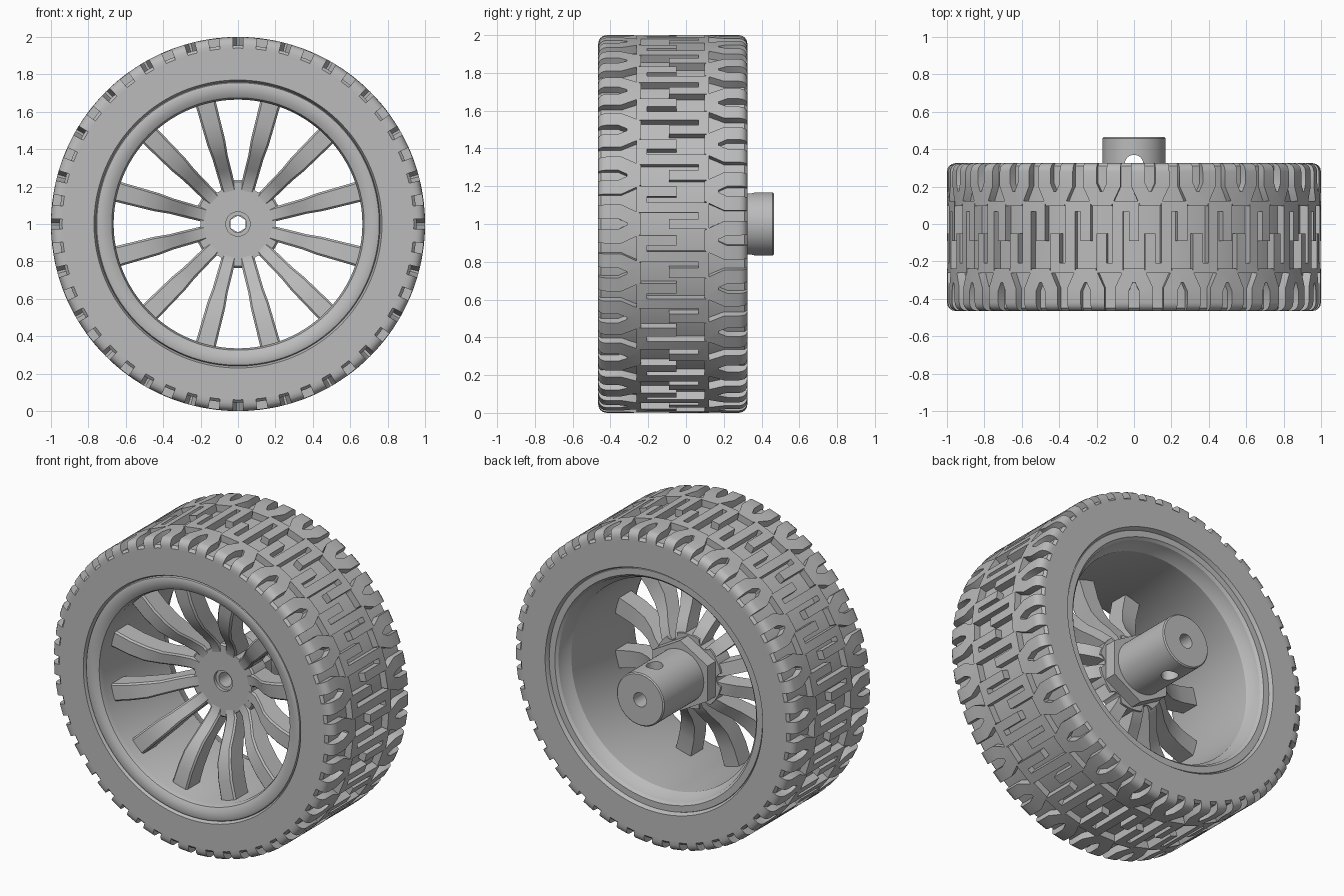
import bpy, bmesh, math
from math import sin, cos, pi, tau, sqrt
from mathutils import Vector, Matrix

cube = bpy.data.objects.get("Cube")
if cube:
    bpy.data.objects.remove(cube, do_unlink=True)

grey = bpy.data.materials.new("plain grey")
grey.use_nodes = True
COLOUR = (0.5, 0.5, 0.5, 1)
grey.diffuse_color = COLOUR
grey.node_tree.nodes["Principled BSDF"].inputs["Base Color"].default_value = COLOUR

MID = -0.07      # middle of the tyre across its width
HALF = 0.395     # half of the tyre width
UNITS = 24       # tread repeats
PITCH = tau / UNITS


def polar(r, a, y):
    """Point at radius r, clockwise angle a from the top, on the wheel axis."""
    return Vector((r * sin(a), y, 1 + r * cos(a)))


def finish(name, bm, smooth=True):
    bmesh.ops.recalc_face_normals(bm, faces=bm.faces)
    mesh = bpy.data.meshes.new(name)
    bm.to_mesh(mesh)
    bm.free()
    mesh.materials.append(grey)
    ob = bpy.data.objects.new(name, mesh)
    bpy.context.collection.objects.link(ob)
    if smooth:
        bpy.ops.object.select_all(action='DESELECT')
        ob.select_set(True)
        bpy.context.view_layer.objects.active = ob
        bpy.ops.object.shade_smooth_by_angle(angle=math.radians(30))
    return ob


def loft(bm, rings, closed=False):
    """Skin matching rings of points; cap the ends unless closed."""
    rings = [[bm.verts.new(p) for p in ring] for ring in rings]
    n = len(rings[0])
    pairs = list(zip(rings, rings[1:]))
    if closed:
        pairs.append((rings[-1], rings[0]))
    else:
        bm.faces.new(rings[0])
        bm.faces.new(rings[-1])
    for a, b in pairs:
        for i in range(n):
            j = (i + 1) % n
            bm.faces.new((a[i], a[j], b[j], b[i]))


def lathe(name, profile, steps=96):
    """Spin a closed (y, radius) profile about the wheel axis."""
    bm = bmesh.new()
    loft(bm, [[polar(r, tau * k / steps, y) for y, r in profile]
              for k in range(steps)], closed=True)
    return finish(name, bm)


def cut(ob, places, radius, depth):
    """Subtract cylinders placed by matrices."""
    bm = bmesh.new()
    for m in places:
        bmesh.ops.create_cone(bm, cap_ends=True, segments=32, radius1=radius,
                              radius2=radius, depth=depth, matrix=m)
    cutter = finish("cutter", bm, smooth=False)
    cutter.hide_render = True
    mod = ob.modifiers.new("holes", 'BOOLEAN')
    mod.operation, mod.solver, mod.object = 'DIFFERENCE', 'EXACT', cutter
    bpy.ops.object.select_all(action='DESELECT')
    ob.select_set(True)
    bpy.context.view_layer.objects.active = ob
    bpy.ops.object.modifier_apply(modifier=mod.name)
    bpy.ops.object.shade_smooth_by_angle(angle=math.radians(30))
    bpy.data.objects.remove(cutter, do_unlink=True)


# Tyre carcass and rim
F, B = MID - HALF, MID + HALF
lathe("tyre_carcass", [(F, 0.77), (F, 0.94), (F + 0.015, 0.955), (B - 0.015, 0.955),
                       (B, 0.94), (B, 0.77), (B - 0.04, 0.75), (F + 0.04, 0.75)], 144)
lathe("rim", [(-0.44, 0.762), (-0.455, 0.755), (-0.46, 0.74), (-0.455, 0.70),
              (-0.44, 0.675), (-0.41, 0.665), (0.21, 0.665), (0.25, 0.69),
              (0.29, 0.70), (0.305, 0.715), (0.305, 0.755), (0.29, 0.762)])

# Hub with a countersunk bore and six rounded notches
hub = lathe("hub", [(-0.15, 0.065), (-0.15, 0.225), (-0.14, 0.235), (-0.02, 0.235),
                    (-0.02, 0.045), (-0.13, 0.045), (-0.13, 0.065)])
along_y = Matrix.Rotation(pi / 2, 4, 'X')
cut(hub, [Matrix.Translation(polar(0.245, pi / 2 + k * tau / 6, -0.08)) @ along_y
          for k in range(6)], 0.045, 0.3)

# Hexagonal collar behind the hub
bm = bmesh.new()
loft(bm, [[polar(r, k * tau / 6, y) for y, r in
           [(-0.025, 0.045), (-0.025, 0.225), (0.06, 0.225), (0.06, 0.045)]]
          for k in range(6)], closed=True)
finish("hex_collar", bm)

# Axle sleeve with a cross hole
sleeve = lathe("axle_sleeve", [(0.05, 0.045), (0.05, 0.168), (0.458, 0.168),
                               (0.465, 0.161), (0.465, 0.045)], 64)
cut(sleeve, [Matrix.Translation((0, 0.32, 1))], 0.05, 0.5)

# Twelve swept spokes
SPOKE = [(0.18, -0.15), (0.23, -0.16), (0.30, -0.21), (0.37, -0.27),
         (0.45, -0.315), (0.55, -0.34), (0.68, -0.35)]
bm = bmesh.new()
for k in range(12):
    spin = Matrix.Rotation((k + 0.5) * tau / 12, 3, 'Y')
    rings = []
    for r, y in SPOKE:
        w = 0.038 + 0.022 * (r - 0.18)
        w += 0.006 * (r > 0.4)
        back = y + 0.13
        section = [(-w, back), (-w, y + 0.01), (-w + 0.01, y),
                   (w - 0.01, y), (w, y + 0.01), (w, back)]
        rings.append([spin @ Vector((x, d, r)) + Vector((0, 0, 1)) for x, d in section])
    loft(bm, rings)
finish("spokes", bm)


# Tread: raised mitred ribbons wrapped round the carcass
def crown(v):
    """Outer radius of the tread, rounded at both shoulders."""
    c = 0.045
    d = min(c, max(0, HALF - abs(v)))
    return 1 - c + sqrt(c * c - (c - d) ** 2)


def ribbon(bm, path, width, turn):
    path = [Vector(p) for p in path]
    rings = []
    for i, p in enumerate(path):
        before = (p - path[i - 1]).normalized() if i else None
        after = (path[i + 1] - p).normalized() if i < len(path) - 1 else None
        d1, d2 = before or after, after or before
        n1, n2 = Vector((-d1.y, d1.x)), Vector((-d2.y, d2.x))
        side = (n1 + n2) * (width / 2 / (1 + n1.dot(n2)))
        a, b = p + side, p - side
        rings.append([polar(0.93, turn + a.x, MID + a.y),
                      polar(crown(a.y), turn + a.x, MID + a.y),
                      polar(crown(b.y), turn + b.x, MID + b.y),
                      polar(0.93, turn + b.x, MID + b.y)])
    loft(bm, rings)


STEP = PITCH / 3
# Meander in the centre band
half = [(-STEP, 0.02), (-STEP, -0.165), (0, -0.165)]
meander = half + [(-u, -v) for u, v in reversed(half)]
# Hooped block on each shoulder, open towards the sidewall
arm = [(-0.065, HALF - d) for d in (0, 0.004, 0.013, 0.026, 0.045)]
arm += [(-0.065, 0.28), (-0.03, 0.205)]
hoop = arm + [(-u, v) for u, v in reversed(arm)]

centre_bm, shoulder_bm = bmesh.new(), bmesh.new()
for k in range(UNITS):
    turn = k * PITCH - STEP
    ribbon(centre_bm, meander, 0.055, turn)
    ribbon(shoulder_bm, [(u - STEP, v) for u, v in hoop], 0.075, turn)
    ribbon(shoulder_bm, [(u + STEP, -v) for u, v in hoop], 0.075, turn)
finish("centre_tread", centre_bm)
finish("shoulder_tread", shoulder_bm)
